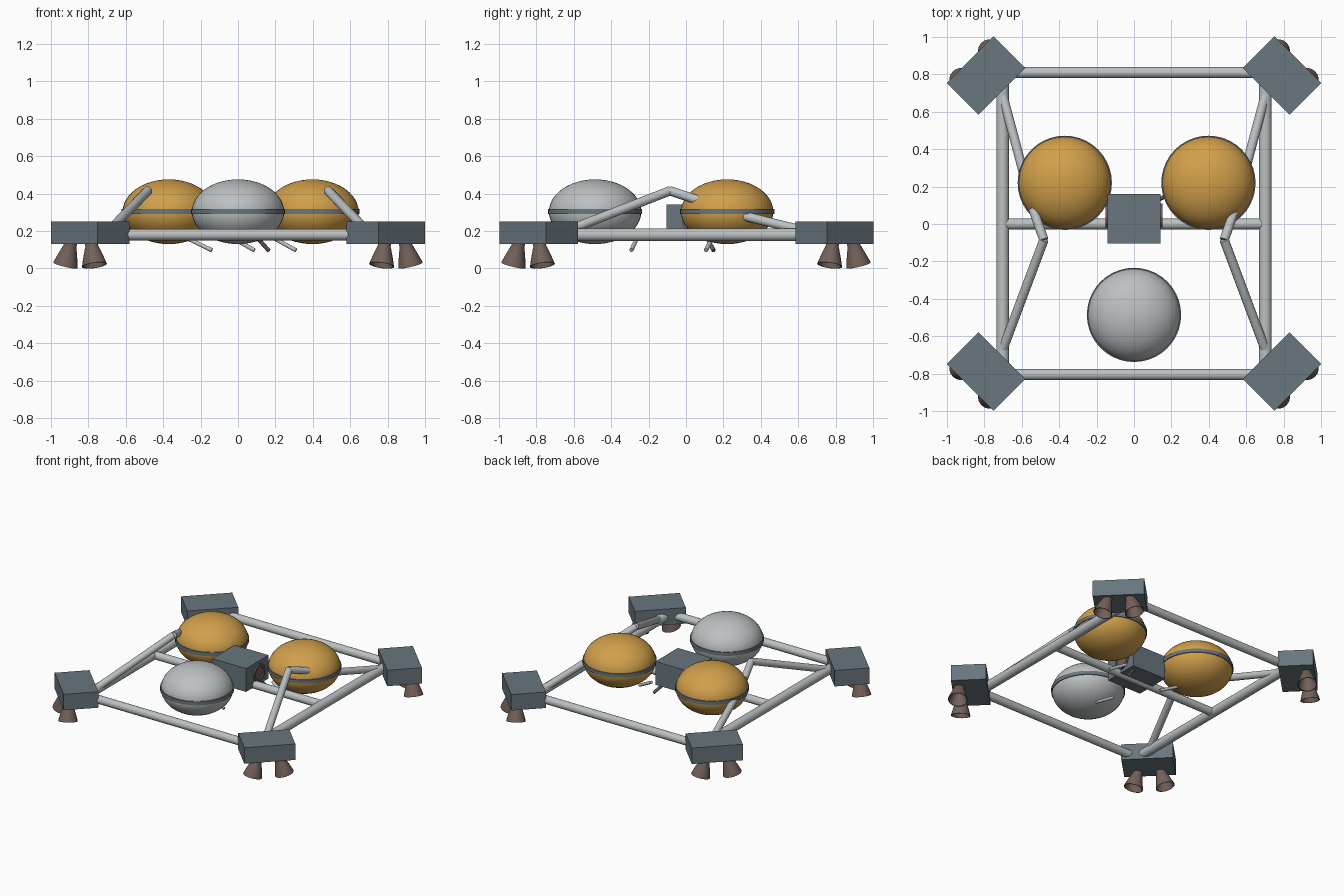
import bpy, bmesh, math
from mathutils import Vector, Matrix

if "Cube" in bpy.data.objects:
    bpy.data.objects.remove(bpy.data.objects["Cube"], do_unlink=True)


def material(name, rgb):
    m = bpy.data.materials.new(name)
    m.use_nodes = True
    m.diffuse_color = (*rgb, 1)
    node = next(n for n in m.node_tree.nodes if n.type == "BSDF_PRINCIPLED")
    node.inputs["Base Color"].default_value = (*rgb, 1)
    return m


silver = material("silver metal", (0.50, 0.53, 0.54))
gold = material("gold foil", (0.64, 0.35, 0.07))
slate = material("slate grey", (0.14, 0.18, 0.21))
brown = material("burnt brown", (0.17, 0.12, 0.10))


def finish(name, bm, mat, smooth=True):
    bmesh.ops.recalc_face_normals(bm, faces=bm.faces[:])
    mesh = bpy.data.meshes.new(name)
    bm.to_mesh(mesh)
    bm.free()
    mesh.materials.append(mat)
    ob = bpy.data.objects.new(name, mesh)
    bpy.context.collection.objects.link(ob)
    if smooth:
        bpy.ops.object.select_all(action="DESELECT")
        ob.select_set(True)
        bpy.context.view_layer.objects.active = ob
        bpy.ops.object.shade_smooth_by_angle(angle=math.radians(35))
    return ob


def box(name, centre, size, turn, mat):
    bm = bmesh.new()
    place = Matrix.Translation(centre) @ Matrix.Rotation(turn, 4, "Z") @ Matrix.Diagonal((*size, 1))
    bmesh.ops.create_cube(bm, size=1, matrix=place)
    return finish(name, bm, mat, False)


def lathe(name, start, end, profile, mat, closed=False, sides=24):
    """Turn (radius, distance) points around the axis from start to end."""
    start, axis = Vector(start), Vector(end) - Vector(start)
    place = Matrix.Translation(start) @ axis.to_track_quat("Z", "Y").to_matrix().to_4x4()
    bm = bmesh.new()
    rings = []
    for r, t in profile:
        angles = [math.tau * i / sides for i in range(sides)]
        rings.append([bm.verts.new(place @ Vector((r * math.cos(a), r * math.sin(a), t))) for a in angles])
    pairs = list(zip(rings, rings[1:]))
    if closed:
        pairs.append((rings[-1], rings[0]))
    else:
        bm.faces.new(rings[0])
        bm.faces.new(rings[-1])
    for a, b in pairs:
        for i in range(sides):
            j = (i + 1) % sides
            bm.faces.new((a[i], a[j], b[j], b[i]))
    return finish(name, bm, mat)


def tube(name, start, end, r, mat=silver):
    length = (Vector(end) - Vector(start)).length
    return lathe(name, start, end, [(r, 0), (r, length)], mat, sides=20)


def tank(name, x, y, mat):
    bm = bmesh.new()
    place = Matrix.Translation((x, y, 0.303)) @ Matrix.Diagonal((0.247, 0.247, 0.173, 1))
    bmesh.ops.create_uvsphere(bm, u_segments=40, v_segments=24, radius=1, matrix=place)
    finish(name, bm, mat)
    lathe(name + "_band", (x, y, 0.29), (x, y, 0.317),
          [(0.24, 0), (0.252, 0), (0.252, 0.027), (0.24, 0.027)], slate, closed=True, sides=40)


# Square tube frame and cross member
Z = 0.18
for side, s in (("left", 1), ("right", -1)):
    tube(side + "_rail", (s * 0.702, -0.76, Z), (s * 0.702, 0.76, Z), 0.034)
tube("front_rail", (-0.72, -0.805, Z), (0.72, -0.805, Z), 0.03)
tube("back_rail", (-0.72, 0.81, Z), (0.72, 0.81, Z), 0.03)
tube("cross_rail", (-0.7, 0, Z), (0.7, 0, Z), 0.029)

# Corner pods, each with two splayed bell nozzles
bell = [(0.034, -0.02), (0.034, 0.02), (0.041, 0.04), (0.052, 0.075), (0.061, 0.105), (0.067, 0.128),
        (0.062, 0.128), (0.046, 0.075), (0.028, 0.03), (0.002, 0.02), (0.002, -0.02)]
for end, sy in (("front", -1), ("back", 1)):
    for side, sx in (("left", 1), ("right", -1)):
        name = end + "_" + side
        box(name + "_pod", (sx * 0.791, sy * 0.791 + 0.003, 0.19), (0.353, 0.24, 0.12),
            -sx * sy * math.pi / 4, slate)
        top, low = (0.893, 0.785), (0.922, 0.768)
        for label, flip in (("outer", 1), ("inner", -1)):
            (ax, ay), (bx, by) = top[::flip], low[::flip]
            lathe(name + "_nozzle_" + label, (sx * ax, sy * ay, 0.14), (sx * bx, sy * by, 0.018),
                  bell, brown, closed=True)

# Propellant tanks with equator bands
tank("right_gold_tank", -0.37, 0.22, gold)
tank("left_gold_tank", 0.398, 0.22, gold)
tank("front_silver_tank", 0, -0.486, silver)

# Bent front struts and straight back struts
for side, s in (("left", 1), ("right", -1)):
    elbow = (s * 0.482, -0.085, 0.415)
    tube(side + "_front_strut", (s * 0.705, -0.68, 0.185), elbow, 0.025)
    tube(side + "_strut_tip", elbow, (s * 0.54, 0.08, 0.36), 0.025)
    tube(side + "_back_strut", (s * 0.705, 0.7, 0.185), (s * 0.59, 0.27, 0.29), 0.025)

# Central equipment box with a round port on each side
box("equipment_box", (0, 0.028, 0.253), (0.282, 0.266, 0.175), 0, slate)
for side, s in (("left", 1), ("right", -1)):
    lathe(side + "_port", (s * 0.13, 0.045, 0.253), (s * 0.15, 0.045, 0.253),
          [(0.065, 0), (0.065, 0.022), (0.05, 0.022), (0.045, 0.015)], brown)

# Small feed pipes hanging below the tanks and box
tube("front_feed_pipe", (-0.03, -0.262, 0.163), (0.088, -0.292, 0.097), 0.011)
tube("right_feed_pipe", (-0.33, 0.15, 0.19), (-0.14, 0.107, 0.097), 0.011)
tube("left_feed_pipe", (0.19, 0.14, 0.163), (0.31, 0.107, 0.097), 0.011)
tube("drain_pipe", (0.08, 0.1, 0.19), (0.165, 0.148, 0.095), 0.011, brown)
